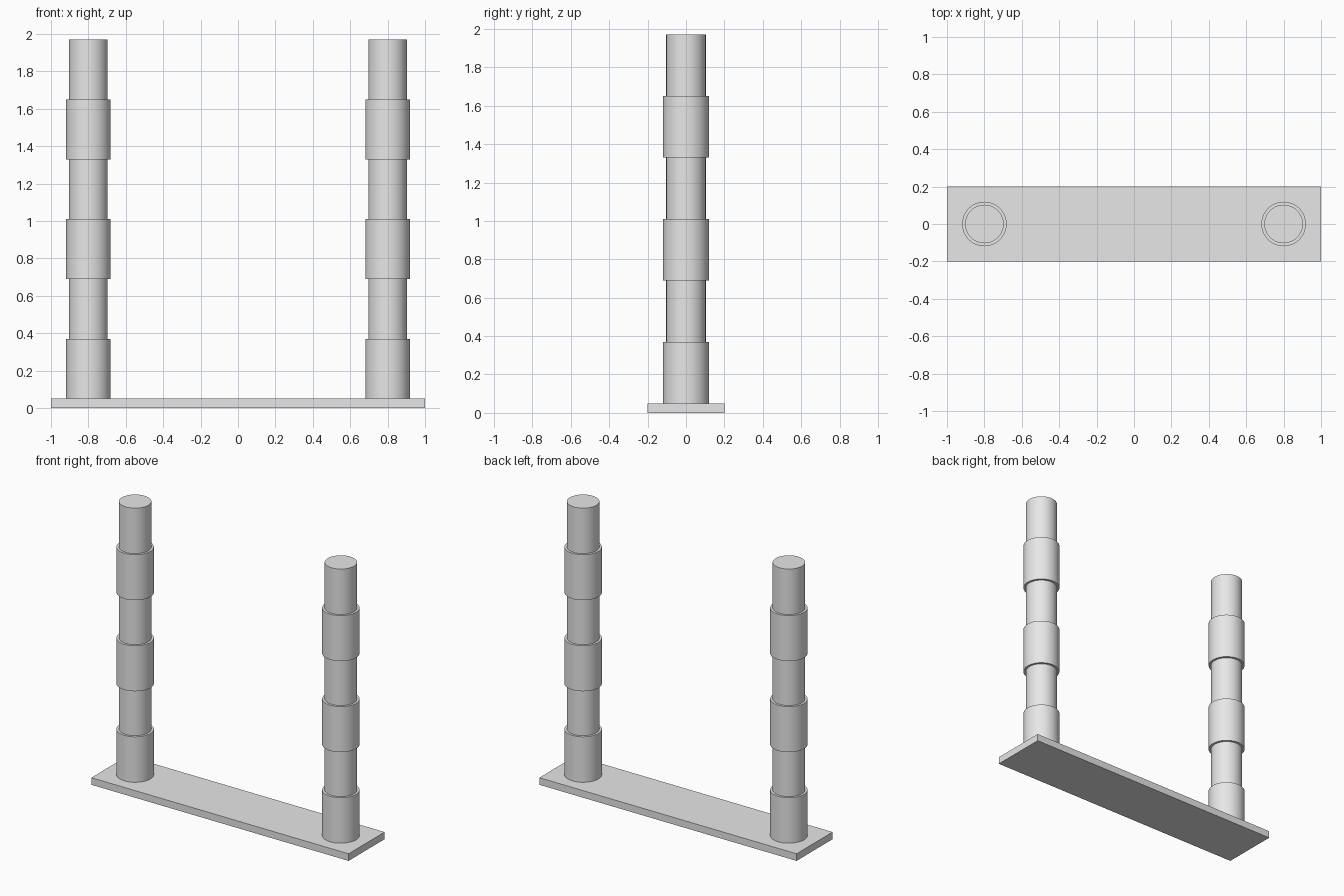
import bpy
import bmesh
import math

default_cube = bpy.data.objects.get("Cube")
if default_cube:
    bpy.data.objects.remove(default_cube, do_unlink=True)

# Single plain grey for everything
grey = bpy.data.materials.new("plain grey")
grey.use_nodes = True
grey.diffuse_color = (0.8, 0.8, 0.8, 1)
grey.node_tree.nodes["Principled BSDF"].inputs["Base Color"].default_value = (0.8, 0.8, 0.8, 1)

BASE_TOP = 0.05
SECTION = 0.32
WIDE, NARROW = 0.119, 0.103
SIDES = 64


def add_object(name, bm):
    mesh = bpy.data.meshes.new(name)
    bmesh.ops.recalc_face_normals(bm, faces=bm.faces)
    bm.to_mesh(mesh)
    bm.free()
    mesh.materials.append(grey)
    obj = bpy.data.objects.new(name, mesh)
    bpy.context.collection.objects.link(obj)
    return obj


def add_column(name, x):
    # Stepped profile of alternating wide and narrow sections, spun round the axis
    profile = [(0, BASE_TOP)]
    for i in range(6):
        radius = NARROW if i % 2 else WIDE
        z = BASE_TOP + i * SECTION
        profile += [(radius, z), (radius, z + SECTION)]
    profile.append((0, BASE_TOP + 6 * SECTION))

    bm = bmesh.new()
    verts = [bm.verts.new((r, 0, z)) for r, z in profile]
    edges = [bm.edges.new(pair) for pair in zip(verts, verts[1:])]
    bmesh.ops.spin(bm, geom=verts + edges, cent=(0, 0, 0), axis=(0, 0, 1),
                   angle=math.tau, steps=SIDES)
    bmesh.ops.remove_doubles(bm, verts=bm.verts, dist=0.0005)
    column = add_object(name, bm)
    column.location.x = x

    # Smooth walls with crisp ledges
    bpy.ops.object.select_all(action='DESELECT')
    column.select_set(True)
    bpy.context.view_layer.objects.active = column
    bpy.ops.object.shade_smooth_by_angle(angle=math.radians(30))


# Base plate
bm = bmesh.new()
bmesh.ops.create_cube(bm, size=1)
bmesh.ops.scale(bm, vec=(2, 0.4, BASE_TOP), verts=bm.verts)
bmesh.ops.translate(bm, vec=(0, 0, BASE_TOP / 2), verts=bm.verts)
add_object("base_plate", bm)

# Columns at both ends
for name, x in (("left_column", 0.8), ("right_column", -0.8)):
    add_column(name, x)
